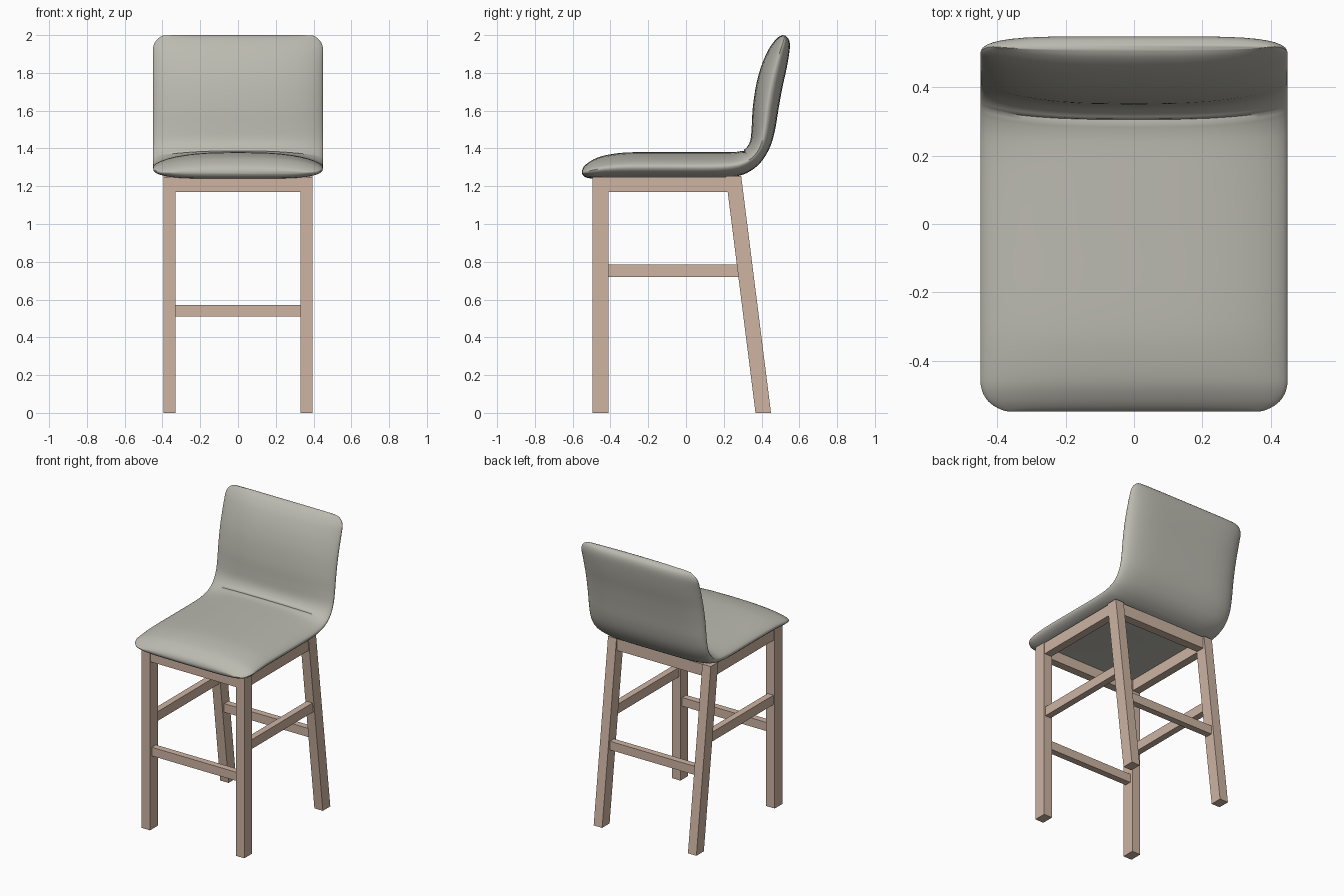
import bpy, bmesh, math
from mathutils import Vector

if "Cube" in bpy.data.objects:
    bpy.data.objects.remove(bpy.data.objects["Cube"])


def material(name, rgb):
    m = bpy.data.materials.new(name)
    m.diffuse_color = (*rgb, 1)
    m.use_nodes = True
    m.node_tree.nodes["Principled BSDF"].inputs["Base Color"].default_value = m.diffuse_color
    return m


wood = material("pale wood", (0.61, 0.456, 0.361))
fabric = material("grey upholstery", (0.50, 0.49, 0.434))


def finish(name, bm, mat):
    bmesh.ops.recalc_face_normals(bm, faces=bm.faces)
    me = bpy.data.meshes.new(name)
    bm.to_mesh(me)
    bm.free()
    me.materials.append(mat)
    ob = bpy.data.objects.new(name, me)
    bpy.context.collection.objects.link(ob)
    return ob


def bar(name, x, y, z, mirror=False, lean=0.0):
    """Box between ranges; lean shifts the bottom along y."""
    bm = bmesh.new()
    bmesh.ops.create_cube(bm, size=1)
    for v in bm.verts:
        low = v.co.z < 0
        v.co = [r[0] if c < 0 else r[1] for c, r in zip(v.co, (x, y, z))]
        if low:
            v.co.y += lean
    ob = finish(name, bm, wood)
    if mirror:
        mod = ob.modifiers.new("mirror", 'MIRROR')
        mod.use_mirror_merge = False
    return ob


# Legs: upright in front, raked at the back
bar("front_legs", (0.33, 0.395), (-0.495, -0.41), (0, 1.25), True)
bar("back_legs", (0.33, 0.395), (0.21, 0.292), (0, 1.255), True, lean=0.158)

# Aprons under the seat
bar("front_apron", (-0.33, 0.33), (-0.49, -0.435), (1.17, 1.25))
bar("back_apron", (-0.33, 0.33), (0.225, 0.285), (1.17, 1.25))
bar("side_aprons", (0.335, 0.39), (-0.41, 0.225), (1.17, 1.25), True)

# Stretchers
bar("front_stretcher", (-0.33, 0.33), (-0.475, -0.43), (0.51, 0.57))
bar("back_stretcher", (-0.33, 0.33), (0.32, 0.365), (0.51, 0.57))
bar("side_stretchers", (0.34, 0.385), (-0.41, 0.28), (0.72, 0.785), True)

# Upholstered shell: (inner y, inner z, outer y, outer z) from seat front to back top
profile = [
    (-0.55, 1.285, -0.55, 1.265), (-0.54, 1.305, -0.537, 1.25),
    (-0.51, 1.33, -0.51, 1.242), (-0.46, 1.355, -0.46, 1.24),
    (-0.38, 1.372, -0.38, 1.24), (-0.28, 1.38, -0.28, 1.24),
    (-0.05, 1.38, -0.05, 1.24), (0.13, 1.38, 0.17, 1.241),
    (0.22, 1.38, 0.28, 1.255), (0.265, 1.382, 0.34, 1.28),
    (0.30, 1.39, 0.385, 1.315), (0.325, 1.41, 0.42, 1.36),
    (0.342, 1.45, 0.45, 1.42), (0.348, 1.52, 0.472, 1.50),
    (0.354, 1.62, 0.49, 1.61), (0.372, 1.74, 0.51, 1.72),
    (0.40, 1.84, 0.532, 1.82), (0.435, 1.92, 0.546, 1.90),
    (0.465, 1.965, 0.55, 1.95), (0.49, 1.99, 0.543, 1.98),
    (0.51, 2.0, 0.525, 1.998)]
SEAM, STEPS, HALF, WIDTH = 10, 4, 20, 0.45


def smooth_stations(pts):
    """Catmull-Rom interpolation through the profile."""
    pts = [Vector(p) for p in pts]
    out = []
    for i in range(len(pts) - 1):
        a, b, c, d = pts[max(i - 1, 0)], pts[i], pts[i + 1], pts[min(i + 2, len(pts) - 1)]
        for s in range(STEPS):
            t = s / STEPS
            out.append(0.5 * (2 * b + (c - a) * t + (2 * a - 5 * b + 4 * c - d) * t * t
                              + (3 * b - a - 3 * c + d) * t ** 3))
    return out + [pts[-1]]


def corner(d, r):
    """Width lost at distance d from a rounded end."""
    k = 1 - min(max(d / r, 0), 1)
    return r * (1 - math.sqrt(1 - k * k))


bm = bmesh.new()
rings = []
for i, (iy, iz, oy, oz) in enumerate(smooth_stations(profile)):
    inner, outer = Vector((0, iy, iz)), Vector((0, oy, oz))
    edge = outer.lerp(inner, 0.45)
    if i == SEAM * STEPS:                       # pinched seam between seat and back
        inner = inner.lerp(edge, 0.12)
    w = WIDTH - corner(iy + 0.55, 0.09) - corner(2.0 - iz, 0.065)
    ring = []
    for j in range(2 * HALF):
        c = math.cos(math.pi * j / HALF)
        u = math.copysign(abs(c) ** 0.6, c)
        top = j <= HALF
        a, b = (2.6, 1.6) if top else (5, 2)
        h = max(1 - abs(u) ** a, 0) ** (1 / b)
        p = edge.lerp(inner if top else outer, h)
        ring.append(bm.verts.new((u * w, p.y, p.z)))
    rings.append(ring)
for r, s in zip(rings, rings[1:]):
    for j in range(2 * HALF):
        k = (j + 1) % (2 * HALF)
        bm.faces.new((r[j], r[k], s[k], s[j]))
bm.faces.new(rings[0])
bm.faces.new(rings[-1])
shell = finish("seat_and_back", bm, fabric)
bpy.context.view_layer.objects.active = shell
shell.select_set(True)
bpy.ops.object.shade_smooth_by_angle(angle=math.radians(50))
